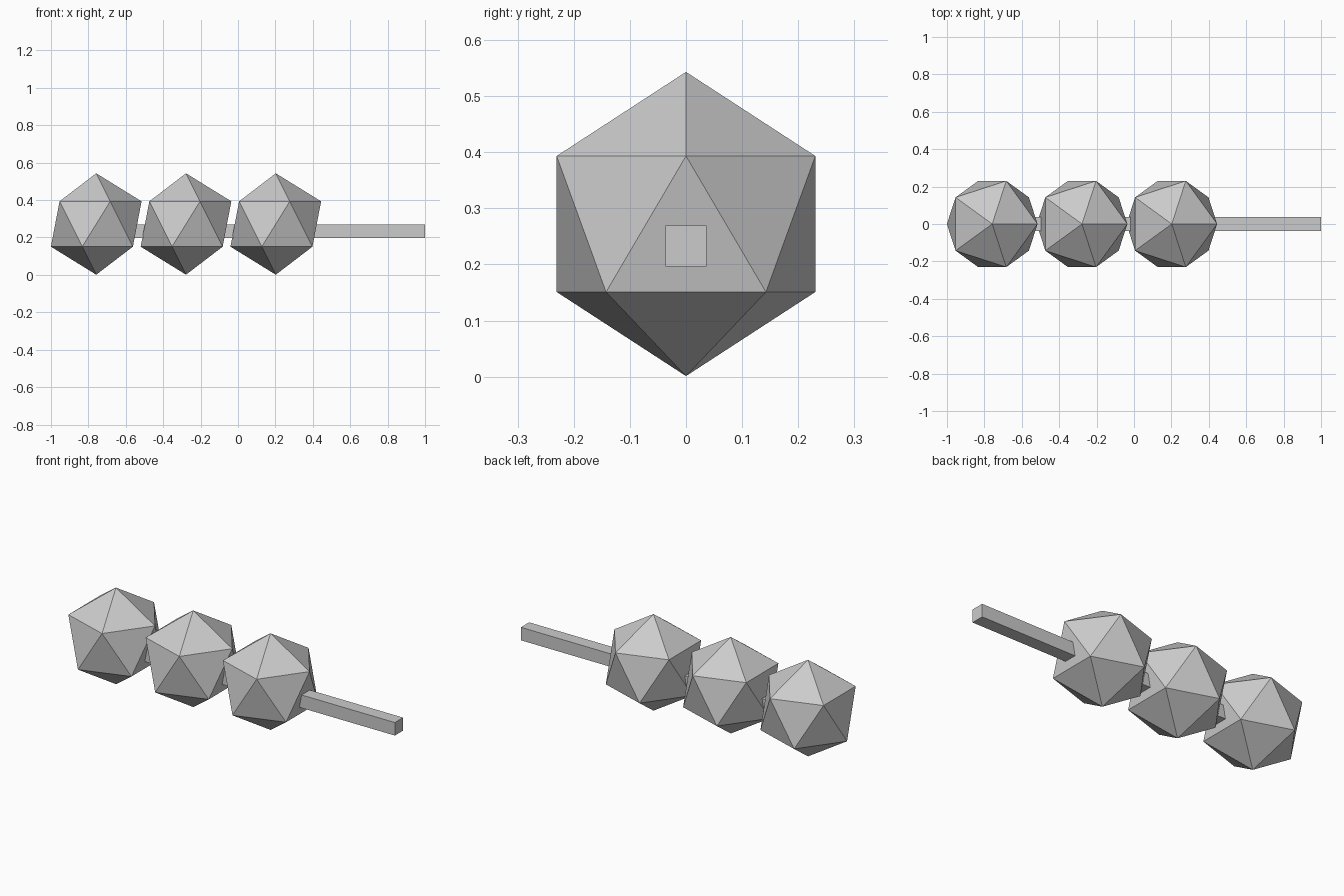
import bpy

cube = bpy.data.objects.get("Cube")
if cube:
    bpy.data.objects.remove(cube, do_unlink=True)

# One plain grey for every part
grey = bpy.data.materials.new("light_grey")
grey.use_nodes = True
colour = (0.6, 0.6, 0.6, 1.0)
grey.diffuse_color = colour
grey.node_tree.nodes["Principled BSDF"].inputs["Base Color"].default_value = colour

RADIUS = 0.271
FIRST_X = -0.758
SPACING = 0.48


def finish(name):
    obj = bpy.context.object
    obj.name = name
    obj.data.materials.append(grey)
    bpy.ops.object.shade_flat()
    return obj


# Three faceted beads, a vertex pointing straight up
for i, label in enumerate(("right", "middle", "left")):
    bpy.ops.mesh.primitive_ico_sphere_add(
        subdivisions=1, radius=RADIUS,
        location=(FIRST_X + i * SPACING, 0, RADIUS + 0.001))
    finish(label + "_bead")

# Square stick threaded through the beads, starting inside the first one
start, end = FIRST_X, 1.0
bpy.ops.mesh.primitive_cube_add(size=1, location=((start + end) / 2, 0, 0.233))
stick = finish("stick")
stick.scale = (end - start, 0.073, 0.073)
bpy.ops.object.transform_apply(location=False, rotation=False, scale=True)
